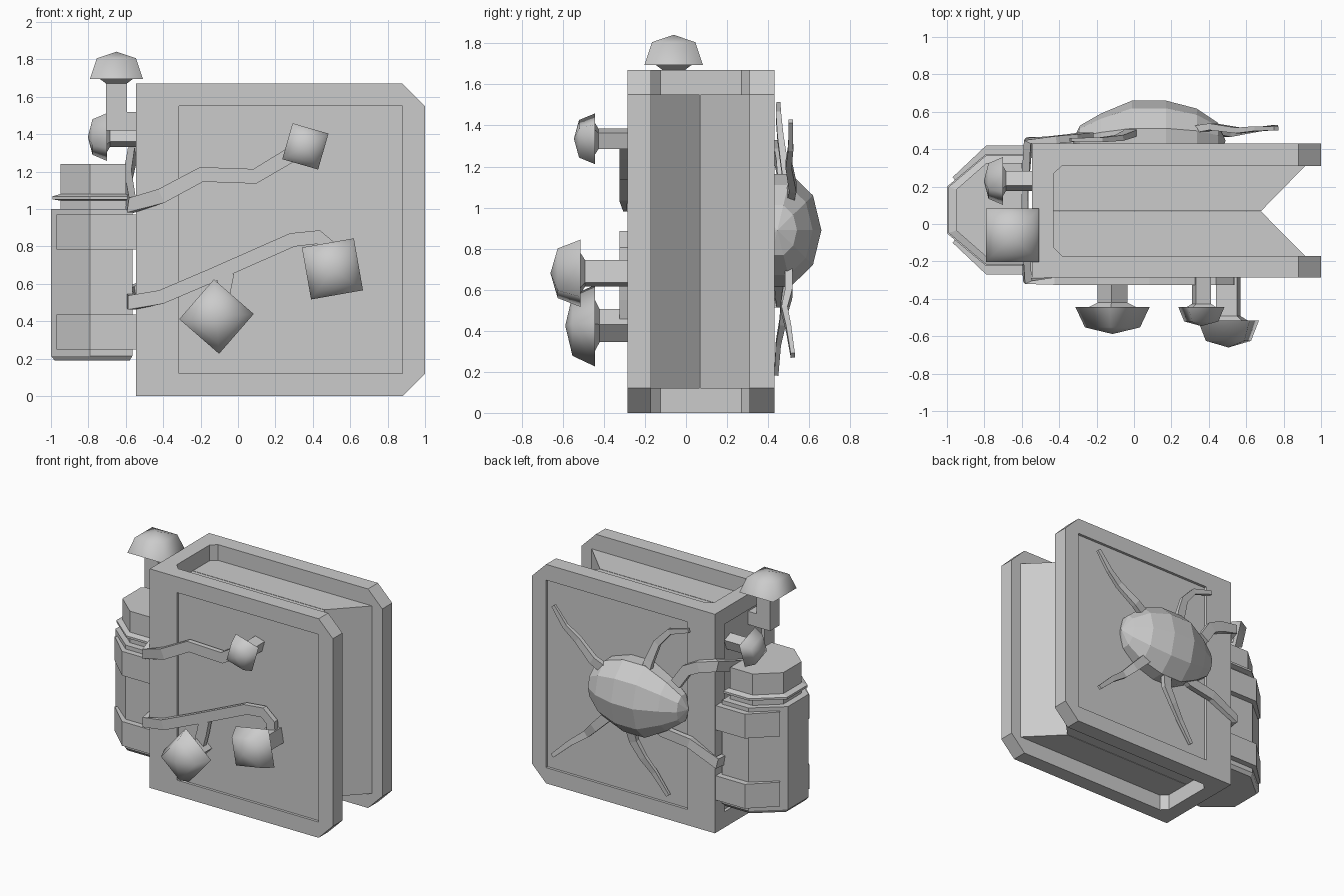
import bpy, bmesh
from math import sin, cos, radians
from mathutils import Vector, Matrix

if "Cube" in bpy.data.objects:
    bpy.data.objects.remove(bpy.data.objects["Cube"])


def finish(bm, name):
    bmesh.ops.remove_doubles(bm, verts=bm.verts, dist=0.0005)
    bmesh.ops.recalc_face_normals(bm, faces=bm.faces)
    me = bpy.data.meshes.new(name)
    bm.to_mesh(me)
    bm.free()
    ob = bpy.data.objects.new(name, me)
    bpy.context.collection.objects.link(ob)
    return ob


def loft(name, rings):
    """Skin equal-length rings of points and close both ends."""
    bm = bmesh.new()
    vs = [[bm.verts.new(p) for p in r] for r in rings]
    n = len(vs[0])
    for a, b in zip(vs, vs[1:]):
        for i in range(n):
            bm.faces.new((a[i], a[(i + 1) % n], b[(i + 1) % n], b[i]))
    bm.faces.new(vs[0][::-1])
    bm.faces.new(vs[-1])
    return finish(bm, name)


def prism(name, pts, z0, z1):
    return loft(name, [[(x, y, z) for x, y in pts] for z in (z0, z1)])


def box(name, x0, x1, y0, y1, z0, z1):
    return prism(name, [(x0, y0), (x1, y0), (x1, y1), (x0, y1)], z0, z1)


# Book cover: C-shaped profile with recessed panels and cut corners
cover = prism("book_cover", [
    (-.545, -.285), (1, -.285), (1, -.17), (-.385, -.17), (-.43, -.125),
    (-.43, .27), (-.385, .31), (1, .31), (1, .43), (-.545, .43)], 0, 1.67)
cutters = [
    box("front_panel_cutter", -.315, .88, -.4, -.265, .12, 1.55),
    box("back_panel_cutter", -.315, .88, .41, .55, .12, 1.55),
    box("spine_panel_cutter", -.7, -.52, -.17, .315, .12, 1.55),
]
for z in (0, 1.67):
    c = box("corner_cutter", -.085, .085, -.6, .8, -.085, .085)
    c.data.transform(Matrix.Translation((1, 0, z)) @ Matrix.Rotation(radians(45), 4, 'Y'))
    cutters.append(c)
for c in cutters:
    m = cover.modifiers.new(c.name, 'BOOLEAN')
    m.operation, m.object, m.solver = 'DIFFERENCE', c, 'EXACT'
    c.hide_render = True
    c.hide_set(True)

# Page halves meeting in a V-shaped fore edge
prism("pages_front", [(-.44, -.175), (.92, -.175), (.68, .066), (-.44, .066)], .12, 1.55)
prism("pages_back", [(-.44, .07), (.68, .07), (.92, .315), (-.44, .315)], .12, 1.55)


# Bottle beside the spine: (height, inward offset) rings
def bottle_ring(z, d):
    half = [(-1 + d, .125 - .3 * d), (-.79, .3 - d), (-.565 - .7 * d, .3 - d)]
    pts = half + [(x, -y) for x, y in half[::-1]]
    return [(x, y + .075, z) for x, y in pts]


loft("bottle", [bottle_ring(z, d) for z, d in (
    (.19, .02), (.215, 0), (1.0, 0), (1.0, .05), (1.045, .05),
    (1.052, .008), (1.068, .008), (1.08, .05), (1.24, .05))])

# Straps clamping the bottle from both sides
strap = [(-.53, .345), (-.79, .345), (-.97, .175), (-.94, .14), (-.76, .28), (-.53, .28)]
for z0, z1 in ((.25, .435), (.785, .97)):
    for s in (1, -1):
        prism("bottle_strap", [(x, .075 + s * y) for x, y in strap], z0, z1)


# Mushrooms: square stem with a four-sided dome cap
def mushroom(name, rim, direction, u, roll, h, stem):
    c, w, u = Vector(rim), Vector(direction), Vector(u)
    v = w.cross(u)
    a = radians(roll)
    u, v = u * cos(a) + v * sin(a), v * cos(a) - u * sin(a)

    def ring(r, z):
        return [c + w * z + u * (r * i) + v * (r * j)
                for i, j in ((-1, -1), (1, -1), (1, 1), (-1, 1))]
    s = .38 * h + .003
    loft(name + "_stem", [ring(s, -stem), ring(s, 0)])
    cap = loft(name + "_cap", [ring(s, -.16 * h), ring(.62 * h, 0), ring(h, 0),
                               ring(.74 * h, .78 * h), ring(0, 1.03 * h)])
    for p in cap.data.polygons:
        p.use_smooth = (p.center - c).dot(w) > .1 * h


X, Y, Z = (1, 0, 0), (0, 1, 0), (0, 0, 1)
FRONT, LEFT = (0, -1, 0), (-1, 0, 0)
mushroom("upper_mushroom", (.36, -.443, 1.335), FRONT, X, -16, .1, .18)
mushroom("lower_mushroom", (-.115, -.443, .425), FRONT, X, -41, .141, .18)
mushroom("right_mushroom", (.505, -.515, .68), FRONT, X, 10, .141, .25)
mushroom("spine_mushroom", (-.7, .23, 1.385), LEFT, Y, 20, .1, .19)
mushroom("top_mushroom", (-.65, -.06, 1.695), Z, X, 0, .142, .275)
box("top_mushroom_elbow", -.66, -.51, -.115, -.005, 1.42, 1.52)


# Roots: flat tapering ribbons facing away from the book
def root(name, pts, w0, w1, thick=.04):
    pts = [Vector(p) for p in pts]
    rings = []
    for i, p in enumerate(pts):
        t = (pts[min(i + 1, len(pts) - 1)] - pts[max(i - 1, 0)]).normalized()
        core = Vector((max(p.x, -.5), min(max(p.y, -.25), .39), p.z))
        n = p - core
        n = (n - t * n.dot(t)).normalized()
        f = i / (len(pts) - 1)
        w = w0 + (w1 - w0) * f
        a = t.cross(n) * (w / 2)
        b = n * (thick * (.5 + .5 * (1 - f) if w1 < .04 else 1) / 2)
        rings.append([p + a + b, p - a + b, p - a - b, p + a - b])
    loft(name, rings)


# Long roots wrapping round the spine to the front mushrooms
root("upper_root", [(-.25, .47, 1.08), (-.33, .46, 1.2), (-.43, .45, 1.25), (-.565, .445, 1.29),
                    (-.59, .1, 1.17), (-.57, -.305, 1.02), (-.41, -.305, 1.07),
                    (-.195, -.305, 1.185), (.09, -.305, 1.175), (.25, -.305, 1.27),
                    (.36, -.305, 1.34)], .08, .08)
root("lower_root", [(-.02, .47, .74), (-.13, .46, .68), (-.35, .45, .65), (-.565, .445, .55),
                    (-.59, .1, .54), (-.57, -.305, .5), (-.41, -.305, .53),
                    (-.14, -.305, .645), (.29, -.305, .835), (.43, -.305, .85),
                    (.5, -.305, .79), (.505, -.305, .68)], .075, .075)
root("root_branch", [(-.06, -.305, .66), (-.08, -.305, .56), (-.115, -.305, .43)], .08, .08)

# Short back tendrils
for pts in (
    [(.3, .5, 1.03), (.42, .52, 1.1), (.56, .5, 1.21), (.66, .51, 1.29), (.76, .51, 1.42)],
    [(0, .5, 1.08), (-.03, .48, 1.2), (-.08, .46, 1.34), (-.18, .45, 1.45), (-.34, .45, 1.5)],
    [(.12, .5, .67), (.1, .48, .55), (.03, .47, .44), (-.05, .45, .34), (-.16, .44, .19)],
    [(.25, .5, .75), (.42, .5, .58), (.5, .48, .5), (.62, .5, .41), (.76, .52, .28)],
):
    root("tendril", pts, .075, .03)

# Faceted growth on the back, narrowing to a head towards the spine
bm = bmesh.new()
bmesh.ops.create_uvsphere(bm, u_segments=10, v_segments=7, radius=1)
bmesh.ops.rotate(bm, verts=bm.verts, matrix=Matrix.Rotation(radians(90), 3, 'Y'))
for v in bm.verts:
    x, y, z = v.co
    k = 1 if x > -.5 else .85
    v.co = (.08 + .41 * x, .445 + .22 * y * k, .89 + .295 * z * k)
finish(bm, "back_growth")
